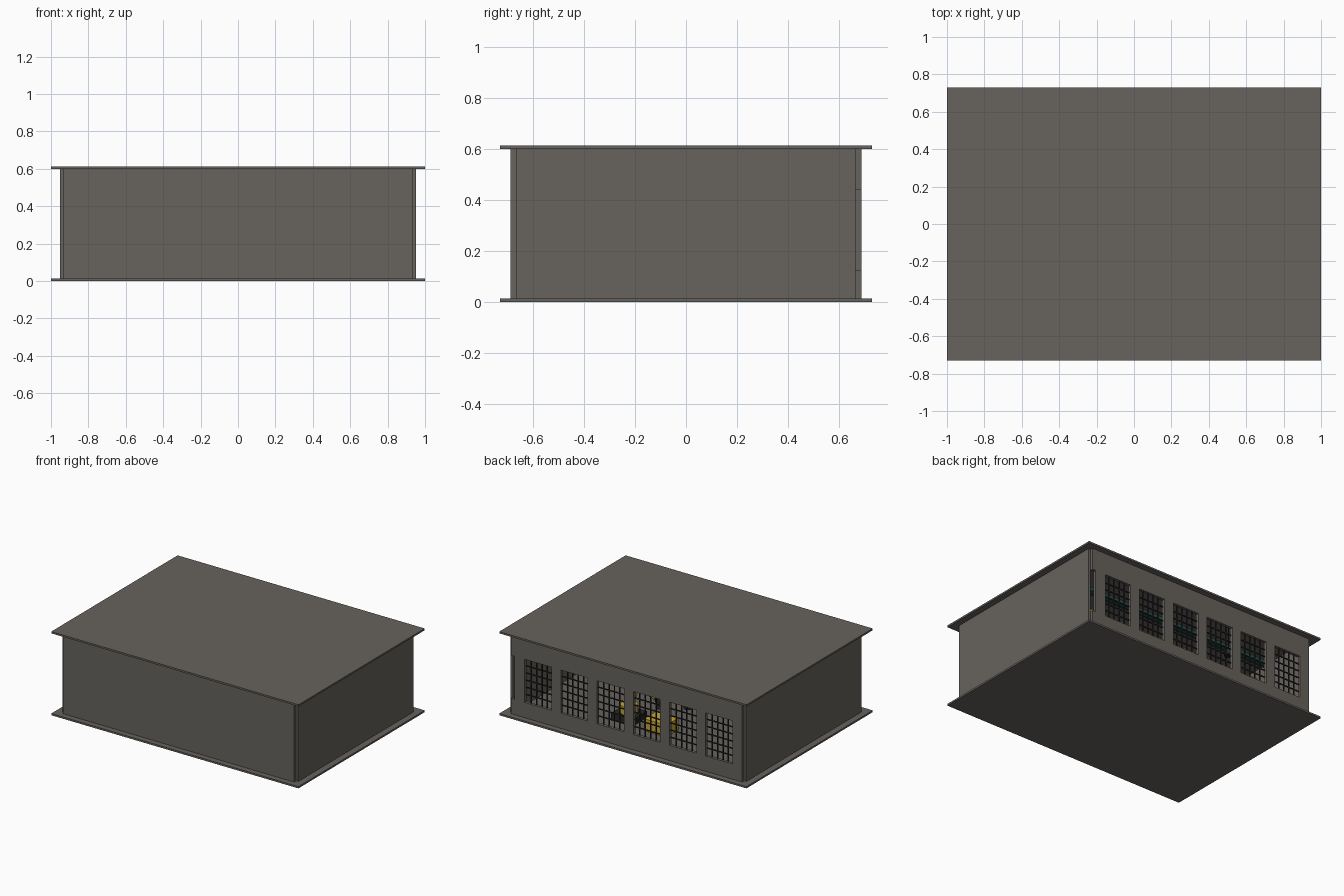
import bpy, bmesh
from mathutils import Vector

old = bpy.data.objects.get("Cube")
if old:
    bpy.data.objects.remove(old, do_unlink=True)


def material(name, rgb):
    m = bpy.data.materials.new(name)
    m.use_nodes = True
    m.diffuse_color = (*rgb, 1)
    m.node_tree.nodes["Principled BSDF"].inputs["Base Color"].default_value = (*rgb, 1)
    return m


CONCRETE = material("warm grey concrete", (0.135, 0.123, 0.11))
IRON = material("dark iron", (0.02, 0.02, 0.02))
YELLOW = material("machine yellow", (0.55, 0.38, 0.03))
TEAL = material("dark teal", (0.02, 0.07, 0.065))


def finish(name, bm, mat):
    bmesh.ops.recalc_face_normals(bm, faces=bm.faces)
    mesh = bpy.data.meshes.new(name)
    bm.to_mesh(mesh)
    bm.free()
    mesh.materials.append(mat)
    ob = bpy.data.objects.new(name, mesh)
    bpy.context.collection.objects.link(ob)
    return ob


def add_box(bm, lo, hi):
    lo, hi = Vector(lo), Vector(hi)
    verts = bmesh.ops.create_cube(bm, size=1)["verts"]
    bmesh.ops.scale(bm, vec=hi - lo, verts=verts)
    bmesh.ops.translate(bm, vec=(lo + hi) / 2, verts=verts)


def box(name, lo, hi, mat):
    bm = bmesh.new()
    add_box(bm, lo, hi)
    return finish(name, bm, mat)


def rod(name, a, b, radius, mat):
    a, b = Vector(a), Vector(b)
    bm = bmesh.new()
    bmesh.ops.create_cone(bm, cap_ends=True, segments=12, radius1=radius,
                          radius2=radius, depth=(b - a).length)
    ob = finish(name, bm, mat)
    ob.location = (a + b) / 2
    ob.rotation_euler = (b - a).to_track_quat("Z", "Y").to_euler()
    return ob


# Floor and roof slabs overhang the walls
FLOOR, CEILING = 0.013, 0.599
box("floor_slab", (-1, -0.73, 0), (1, 0.73, FLOOR), CONCRETE)
box("roof_slab", (-1, -0.73, CEILING), (1, 0.73, 0.612), CONCRETE)

# Plain walls, leaving square notches at the corners
END_X, INNER_Y, OUTER_Y = 0.935, 0.665, 0.688
box("front_wall", (-END_X, -OUTER_Y, FLOOR), (END_X, -INNER_Y, CEILING), CONCRETE)
for side, s in (("left", 1), ("right", -1)):
    xs = sorted((s * END_X, s * 0.953))
    box(side + "_wall", (xs[0], -INNER_Y, FLOOR), (xs[1], INNER_Y, CEILING), CONCRETE)

# Back wall: a grid of panels with the window panels left out
SILL, HEAD, WIDTH, PITCH = 0.125, 0.44, 0.217, 0.293
windows = [(-0.858 + i * PITCH, -0.858 + i * PITCH + WIDTH) for i in range(6)]
windows.append((0.908, END_X))          # last opening runs out at the wall end
x_cuts = [-END_X] + [x for w in windows for x in w]
z_cuts = [FLOOR, SILL, HEAD, CEILING]
bm = bmesh.new()
for i in range(len(x_cuts) - 1):
    for j in range(3):
        if i % 2 == 1 and j == 1:
            continue
        x0, x1, z0, z1 = x_cuts[i], x_cuts[i + 1], z_cuts[j], z_cuts[j + 1]
        corners = [(x0, z0), (x1, z0), (x1, z1), (x0, z1)]
        bm.faces.new([bm.verts.new((x, INNER_Y, z)) for x, z in corners])
bmesh.ops.remove_doubles(bm, verts=bm.verts, dist=0.0001)
panel = bmesh.ops.extrude_face_region(bm, geom=bm.faces[:], use_keep_orig=True)
moved = [v for v in panel["geom"] if isinstance(v, bmesh.types.BMVert)]
bmesh.ops.translate(bm, vec=(0, OUTER_Y - INNER_Y, 0), verts=moved)
finish("back_wall", bm, CONCRETE)

# Window grilles set into the openings
COLS, ROWS, HALF = 5, 6, 0.0035
for n, (x0, x1) in enumerate(windows[:6]):
    bm = bmesh.new()
    for k in range(1, COLS):
        x = x0 + (x1 - x0) * k / COLS
        add_box(bm, (x - HALF, 0.669, SILL), (x + HALF, 0.676, HEAD))
    for k in range(1, ROWS):
        z = SILL + (HEAD - SILL) * k / ROWS
        add_box(bm, (x0, 0.668, z - HALF), (x1, 0.675, z + HALF))
    finish(f"window_grille_{n + 1}", bm, IRON)

# Overhead crane beam and service duct under the roof
box("crane_beam", (-0.92, 0.12, 0.47), (0.75, 0.17, 0.52), YELLOW)
box("service_duct", (-0.85, 0.40, 0.46), (0.85, 0.44, 0.485), TEAL)
box("crane_rail", (-0.92, 0.28, 0.54), (0.92, 0.31, 0.56), TEAL)

# Jointed machine arm on the floor
box("arm_base", (0.16, 0.22, FLOOR), (0.34, 0.38, 0.06), IRON)
rod("arm_turntable", (0.25, 0.30, 0.06), (0.25, 0.30, 0.12), 0.06, YELLOW)
rod("lower_arm", (0.25, 0.30, 0.12), (0.18, 0.32, 0.30), 0.03, YELLOW)
rod("upper_arm", (0.18, 0.32, 0.30), (0.0, 0.34, 0.25), 0.024, YELLOW)
rod("arm_tool", (0.0, 0.34, 0.25), (-0.02, 0.34, 0.17), 0.015, IRON)

# Work bench and tank beside the arm
box("work_bench", (-0.12, 0.26, FLOOR), (0.06, 0.40, 0.10), YELLOW)
rod("hanging_lamp", (-0.38, 0.52, 0.34), (-0.38, 0.52, 0.38), 0.03, IRON)
rod("lamp_cord", (-0.38, 0.52, 0.38), (-0.38, 0.52, CEILING), 0.004, IRON)
